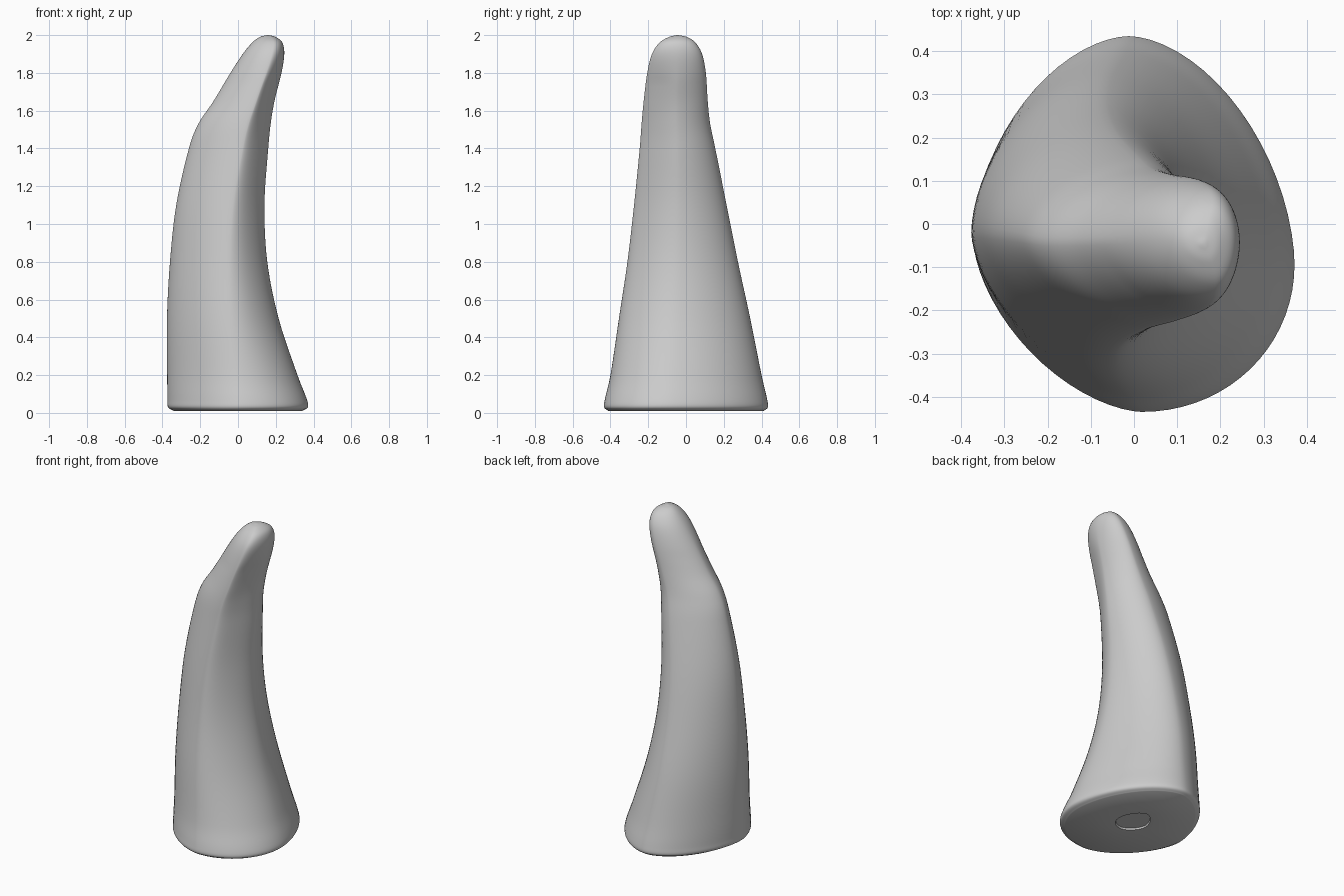
import bpy
import bmesh
from math import cos, sin, pi, sqrt
from mathutils import Vector

cube = bpy.data.objects.get("Cube")
if cube:
    bpy.data.objects.remove(cube, do_unlink=True)

SIDES = 72
STEPS = 6

# Outline of the horn: height, right, left, front and back limits
OUTLINE = [Vector(row) for row in (
    (.01, -.34, .34, -.41, .41),
    (.03, -.37, .37, -.434, .434),
    (.07, -.373, .365, -.43, .43),
    (.2, -.375, .315, -.4, .4),
    (.5, -.376, .215, -.355, .34),
    (.8, -.36, .155, -.31, .275),
    (1.1, -.327, .14, -.275, .215),
    (1.4, -.26, .16, -.245, .155),
    (1.53, -.21, .173, -.235, .128),
    (1.65, -.13, .193, -.224, .115),
    (1.8, -.04, .23, -.205, .105),
    (1.9, .025, .245, -.18, .085),
    (1.96, .075, .235, -.14, .05),
    (1.99, .115, .2, -.09, .005),
    (2.0, .155, .165, -.05, -.04),
)]


def mix(a, b, t):
    return a + (b - a) * t


def smooth_rows(rows, steps):
    """Pass a smooth curve through the outline rows."""
    t = [0]
    for a, b in zip(rows, rows[1:]):
        t.append(t[-1] + sqrt((b - a).length))
    last = len(rows) - 1

    def slope(i):
        lo, hi = max(i - 1, 0), min(i + 1, last)
        return (rows[hi] - rows[lo]) / (t[hi] - t[lo])

    result = []
    for i in range(last):
        span = t[i + 1] - t[i]
        for k in range(steps):
            u = k / steps
            ease = u * u * (3 - 2 * u)
            result.append(mix(rows[i], rows[i + 1], ease)
                          + slope(i) * span * u * (1 - u) ** 2
                          - slope(i + 1) * span * u * u * (1 - u))
    return result + [rows[-1]]


def section(row):
    """Rounded diamond with a narrow nose toward +x."""
    z, x0, x1, y0, y1 = row
    rise = min(z / 1.6, 1)
    tip = min(max((z - 1.75) / .2, 0), 1)
    front_x = mix(x0, x1, mix(.52, .7, rise))
    back_x = mix(x0, x1, mix(.48, .66, rise))
    left_y = mix(y0, y1, mix(.39, .52, rise))
    right_y = mix(y0, y1, mix(.46, .54, rise))
    points = []
    for i in range(SIDES):
        a = 2 * pi * i / SIDES
        c, s = cos(a), sin(a)
        groove = 0
        if s < 0:
            peak_x, edge_y = front_x, y0
            power = mix(2.05, 1.5, rise) if c > 0 else 1.65
            if c > 0:
                groove = .07 * rise * (1 - tip)
        else:
            peak_x, edge_y = back_x, y1
            power = 1.75
        power = mix(power, 2, tip)
        shrink = 1 - groove * sin(2 * a) ** 2
        fx = abs(c) ** (2 / power) * shrink
        fy = abs(s) ** (2 / power) * shrink
        side_x, side_y = (x1, left_y) if c > 0 else (x0, right_y)
        # Blend the two quadrant centres so that every limit is reached
        x = peak_x + (side_x - peak_x) * fx
        y = side_y + (edge_y - side_y) * fy
        points.append((x, y, z))
    return points


# Single bone grey material
grey = bpy.data.materials.new("horn_grey")
grey.use_nodes = True
colour = (.6, .6, .6, 1)
grey.diffuse_color = colour
grey.node_tree.nodes["Principled BSDF"].inputs["Base Color"].default_value = colour

# Curved horn body
bm = bmesh.new()
rings = [[bm.verts.new(p) for p in section(row)]
         for row in smooth_rows(OUTLINE, STEPS)]
for low, high in zip(rings, rings[1:]):
    for i in range(SIDES):
        j = (i + 1) % SIDES
        bm.faces.new((low[i], low[j], high[j], high[i]))
bm.faces.new(rings[-1])

# Flat underside with a small shallow recess
rim = [v.co.copy() for v in rings[0]]
inner = rings[0]
for scale, height in ((.27, .012), (.26, .022)):
    loop = [bm.verts.new((p.x * scale, p.y * scale, height)) for p in rim]
    for i in range(SIDES):
        j = (i + 1) % SIDES
        bm.faces.new((inner[j], inner[i], loop[i], loop[j]))
    inner = loop
bm.faces.new(inner[::-1])
bmesh.ops.recalc_face_normals(bm, faces=bm.faces)

mesh = bpy.data.meshes.new("horn")
bm.to_mesh(mesh)
bm.free()
mesh.materials.append(grey)
horn = bpy.data.objects.new("horn", mesh)
bpy.context.collection.objects.link(horn)

bpy.ops.object.select_all(action="DESELECT")
horn.select_set(True)
bpy.context.view_layer.objects.active = horn
bpy.ops.object.shade_smooth_by_angle(angle=pi / 4)
